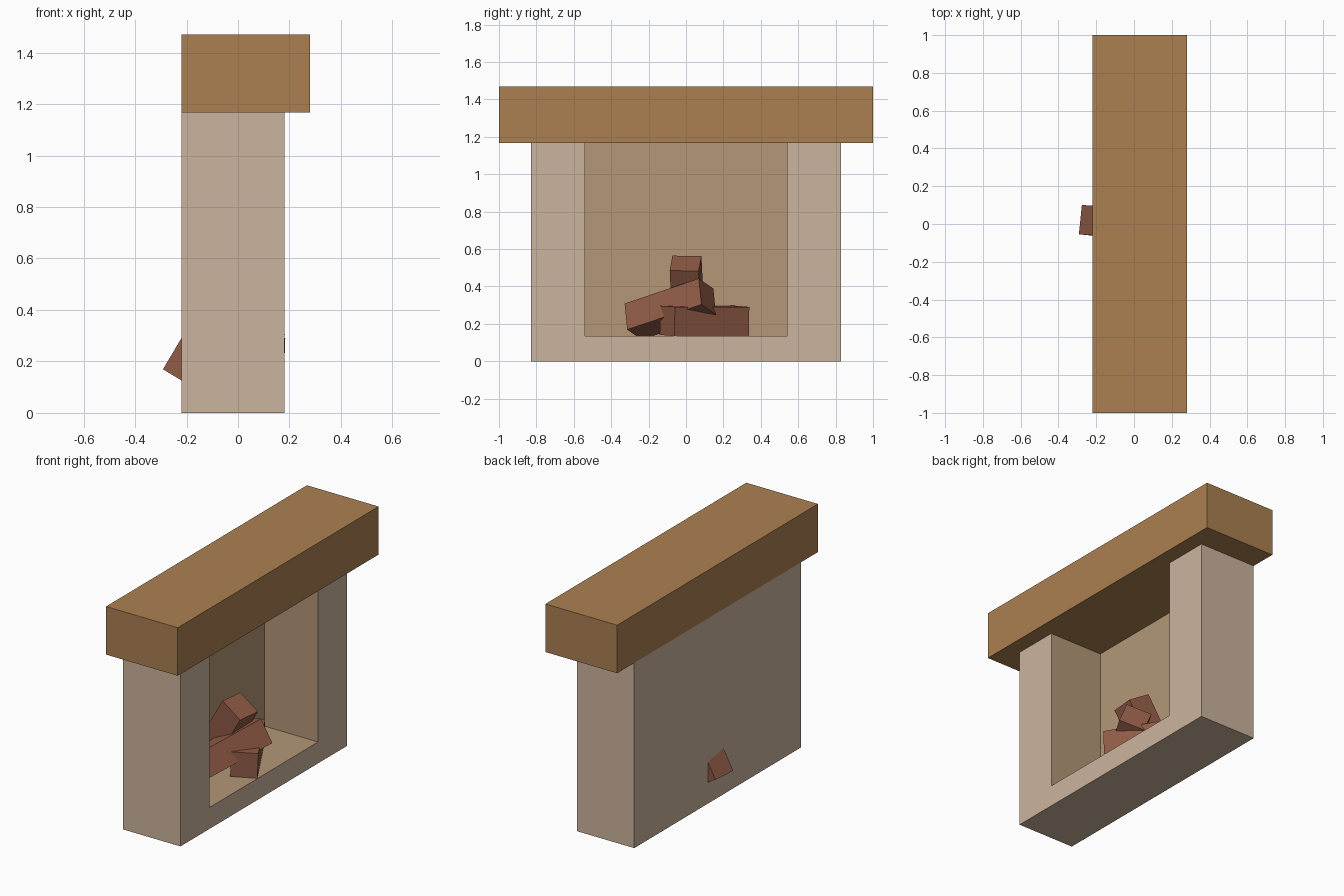
import bpy, bmesh
from mathutils import Vector, Matrix

if "Cube" in bpy.data.objects:
    bpy.data.objects.remove(bpy.data.objects["Cube"])


def material(name, r, g, b):
    lin = [((c / 255 + 0.055) / 1.055) ** 2.4 for c in (r, g, b)]
    m = bpy.data.materials.new(name)
    m.diffuse_color = (*lin, 1)
    m.use_nodes = True
    m.node_tree.nodes["Principled BSDF"].inputs["Base Color"].default_value = m.diffuse_color
    return m


STONE = material("pale stone", 203, 180, 157)
LINING = material("tan lining", 179, 151, 119)
OAK = material("oak brown", 171, 128, 81)
WOOD = material("red brown wood", 144, 91, 70)


def add_object(name, bm, *mats):
    bmesh.ops.recalc_face_normals(bm, faces=bm.faces)
    me = bpy.data.meshes.new(name)
    bm.to_mesh(me)
    bm.free()
    for m in mats:
        me.materials.append(m)
    ob = bpy.data.objects.new(name, me)
    bpy.context.collection.objects.link(ob)
    return ob


def box(name, matrix, size, mat):
    bm = bmesh.new()
    bmesh.ops.create_cube(bm, size=1, matrix=matrix @ Matrix.Diagonal((*size, 1)))
    return add_object(name, bm, mat)


# Surround: one solid with a firebox open to the front (+x) and the top
X0, XB, X1 = -0.22, -0.195, 0.18
W, IW, FLOOR, TOP = 0.83, 0.54, 0.135, 1.167
bm = bmesh.new()


def ring(x, w, z0):
    return [bm.verts.new(p) for p in
            ((x, -w, z0), (x, w, z0), (x, w, TOP), (x, -w, TOP))]


back = ring(X0, W, 0)
front = ring(X1, W, 0)
inner_front = ring(X1, IW, FLOOR)
inner_back = ring(XB, IW, FLOOR)
for i in range(3):                                   # bottom, two outer sides
    j = (i + 1) % 4 if i < 2 else 3
    a, b = ((0, 1), (1, 2), (3, 0))[i]
    bm.faces.new((back[a], back[b], front[b], front[a]))
    f = bm.faces.new((inner_back[a], inner_back[b], inner_front[b], inner_front[a]))
    f.material_index = 1
bm.faces.new(back)
bm.faces.new(inner_back).material_index = 1
bm.faces.new((front[3], front[0], front[1], front[2],
              inner_front[2], inner_front[1], inner_front[0], inner_front[3]))
bm.faces.new((back[3], back[2], front[2], inner_front[2],
              inner_back[2], inner_back[3], inner_front[3], front[3]))
add_object("fireplace_surround", bm, STONE, LINING)

# Mantel beam
box("mantel", Matrix.Translation((0.03, 0, (TOP + 1.47) / 2)), (0.5, 2, 1.47 - TOP), OAK)


# Square logs: centre, long axis, rough side direction
def log(name, centre, axis, side):
    u = Vector(axis).normalized()
    v = Vector(side)
    v = (v - u * v.dot(u)).normalized()
    m = Matrix((u, v, u.cross(v))).transposed().to_4x4()
    box(name, Matrix.Translation(centre) @ m, (0.46, 0.156, 0.156), WOOD)


log("log_leaning_back", (-0.10, 0.007, 0.326), (0.51, -0.04, 0.86), (0.09, 0.99, -0.03))
log("log_leaning_side", (-0.01, -0.084, 0.279), (0.19, 0.396, 0.134), (-0.13, 0.07, -0.058))
log("log_on_floor", (-0.002, 0.099, 0.216), (-0.5, 0.86, 0), (-0.86, -0.5, 0.04))
